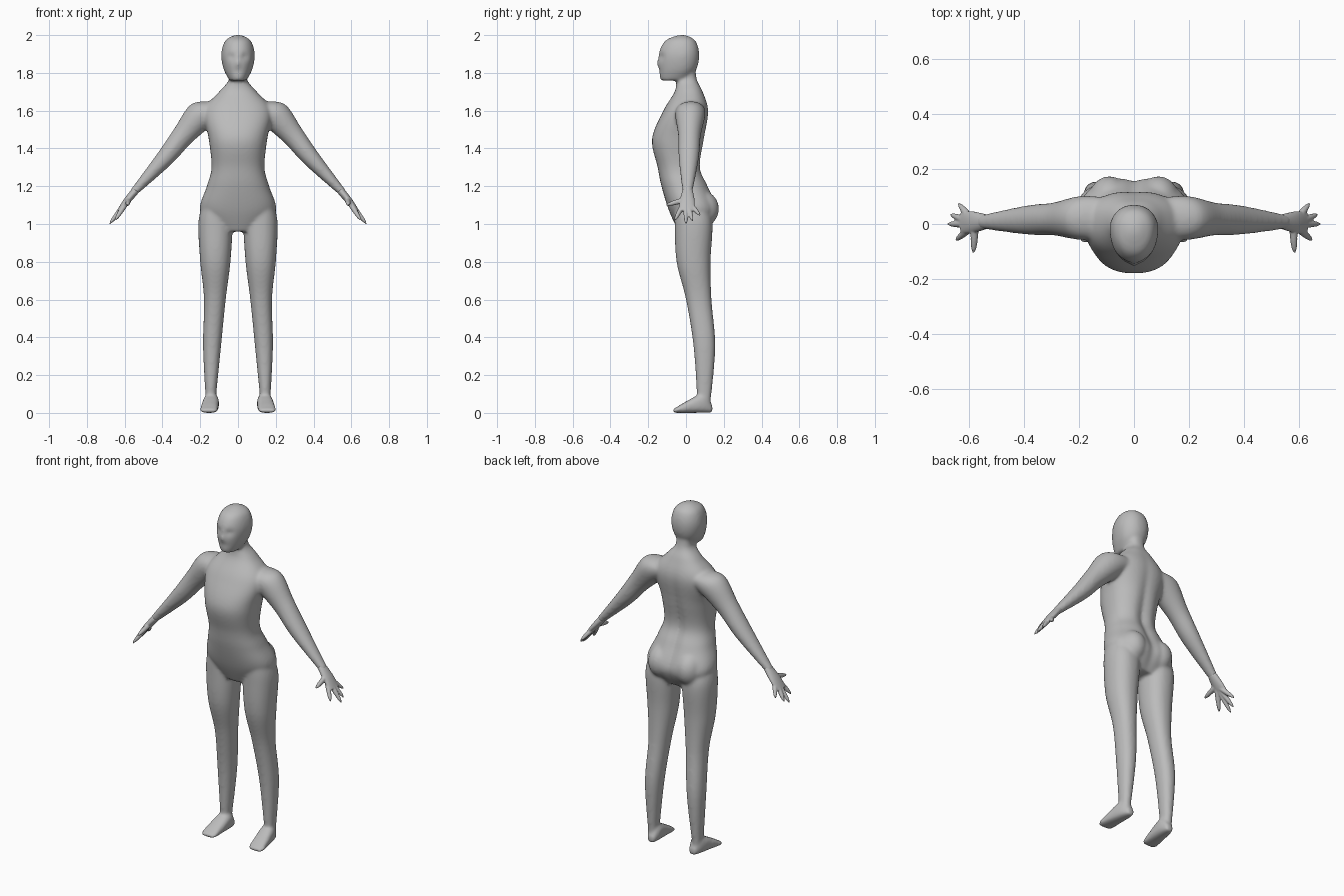
import bpy, bmesh, math
from mathutils import Vector

if "Cube" in bpy.data.objects:
    bpy.data.objects.remove(bpy.data.objects["Cube"])

# One plain grey for the whole figure
grey = bpy.data.materials.new("matte grey")
grey.use_nodes = True
shade = (.5, .5, .5, 1)
grey.diffuse_color = shade
grey.node_tree.nodes["Principled BSDF"].inputs["Base Color"].default_value = shade

X, Y, Z = Vector((1, 0, 0)), Vector((0, 1, 0)), Vector((0, 0, 1))
ARM_NORMAL = Vector((.75, 0, .66))


def spline(rows, steps=6):
    """Soften a few section rows into many with a spline through them."""
    padded = [rows[0], *rows, rows[-1]]
    result = []
    for before, start, end, after in zip(padded, rows, rows[1:], padded[3:]):
        for step in range(steps):
            t = step / steps
            ease = t * t * (3 - 2 * t)
            leave, arrive = t * (1 - t) ** 2, t * t * (t - 1)
            result.append([s + (e - s) * ease + (e - b) / 2 * leave + (a - s) / 2 * arrive
                           for b, s, e, a in zip(before, start, end, after)])
    return result + [rows[-1]]


def squircle(value, power):
    return math.copysign(abs(value) ** power, value)


def loft(bm, rings, side=1, power=1, shape=None, count=40):
    """Skin closed rings, each given as a centre and two half axes."""
    loops = []
    for centre, u, v in rings:
        loop = []
        for k in range(count):
            angle = math.tau * k / count
            point = centre + u * squircle(math.cos(angle), power) + v * squircle(math.sin(angle), power)
            if shape:
                shape(point)
            point.x *= side
            loop.append(bm.verts.new(point))
        loops.append(loop)
    for low, high in zip(loops, loops[1:]):
        for k in range(count):
            bm.faces.new((low[k - 1], low[k], high[k], high[k - 1]))
    bm.faces.new(loops[0])
    bm.faces.new(loops[-1])


def upright(rows):
    """Rings from rows of height, inner and outer x, front and back y."""
    return [(X * (inner + outer) / 2 + Y * (front + back) / 2 + Z * height,
             X * (outer - inner) / 2, Y * (back - front) / 2)
            for height, inner, outer, front, back in spline(rows)]


def centred(rows):
    """Rings from rows of height, half width, front and back y."""
    return upright([(height, -width, width, front, back) for height, width, front, back in rows])


def sloping(rows):
    """Rings from rows of x, height, half depth and half thickness."""
    return [(X * x + Y * (.03 - .04 * x) + Z * height, Y * depth, ARM_NORMAL * thickness)
            for x, height, depth, thickness in spline(rows)]


def forward(rows):
    """Rings standing on the floor from rows of y, half width and height."""
    return [(X * (.15 - .1 * y) + Y * y + Z * height / 2, X * width, Z * height / 2)
            for y, width, height in spline(rows)]


def ball(bm, centre, radii):
    made = bmesh.ops.create_uvsphere(bm, u_segments=24, v_segments=16, radius=1)["verts"]
    bmesh.ops.scale(bm, vec=radii, verts=made)
    bmesh.ops.translate(bm, vec=centre, verts=made)


def finish(bm, name, voxel, rounds):
    """Fuse the overlapping parts into one soft skin."""
    bmesh.ops.recalc_face_normals(bm, faces=bm.faces)
    mesh = bpy.data.meshes.new(name)
    bm.to_mesh(mesh)
    bm.free()
    mesh.materials.append(grey)
    obj = bpy.data.objects.new(name, mesh)
    bpy.context.collection.objects.link(obj)
    fuse = obj.modifiers.new("fuse", 'REMESH')
    fuse.mode = 'VOXEL'
    fuse.voxel_size = voxel
    fuse.use_smooth_shade = True
    soften = obj.modifiers.new("soften", 'SMOOTH')
    soften.iterations = rounds


def bump(distance, width):
    return math.exp(-(distance / width) ** 2)


def back_groove(point):
    # Spine hollow and cleft
    if point.y > 0:
        point.y -= .02 * bump(point.x, .03) * bump(point.z - 1.25, .3)


def face_shape(point):
    # Narrow the face toward the front, then press in eyes and mouth
    if point.y < 0:
        point.x *= 1 + 1.3 * point.y
    if point.y < -.06:
        point.y += .014 * bump(abs(point.x) - .035, .02) * bump(point.z - 1.885, .016)
        point.y += .006 * bump(point.x, .03) * bump(point.z - 1.81, .01)


torso = [(.96, .1, -.04, .11), (1.07, .2, -.09, .17), (1.2, .165, -.13, .12), (1.3, .14, -.15, .08),
         (1.45, .155, -.18, .1), (1.6, .18, -.12, .12), (1.7, .1, -.06, .09), (1.76, .05, -.05, .06),
         (1.82, .05, -.04, .05)]
head = [(1.76, .05, -.135, 0), (1.82, .08, -.145, .055), (1.9, .092, -.145, .07), (1.97, .07, -.11, .05),
        (2, .02, -.04, 0)]
leg = [(.05, .12, .17, .06, .13), (.35, .09, .185, .04, .155), (.6, .065, .18, 0, .135),
       (.8, .04, .2, -.05, .13), (1, .03, .21, -.06, .14), (1.1, .05, .19, -.06, .11)]
foot = [(.14, .02, .04), (.09, .04, .1), (0, .046, .06), (-.05, .047, .03), (-.07, .03, .02)]
arm = [(.1, 1.61, .07, .06), (.19, 1.58, .08, .08), (.29, 1.47, .06, .06), (.39, 1.345, .053, .047),
       (.56, 1.16, .025, .02)]
palm = [(.54, 1.18, .027, .02), (.59, 1.12, .04, .018), (.63, 1.07, .04, .01)]
fingertips = [(.585, -.105, 1.1), (.65, -.06, 1.02), (.68, 0, 1), (.67, .035, 1.015), (.64, .075, 1.045)]

body = bmesh.new()
loft(body, centred(torso), power=.86, shape=back_groove)
loft(body, centred(head), power=.9, shape=face_shape)
# Nose
ball(body, (0, -.14, 1.85), (.012, .015, .024))
for side in (1, -1):
    loft(body, upright(leg), side, power=.9)
    loft(body, forward(foot), side, power=.75)
    loft(body, sloping(arm), side)
    # Buttock
    ball(body, (side * .09, .075, 1.08), (.08, .1, .1))
finish(body, "body", .008, 12)

# Hands are finer, so they get their own tighter skin
knuckle = Vector((.58, 0, 1.13))
for side, name in ((1, "left_hand"), (-1, "right_hand")):
    hand = bmesh.new()
    loft(hand, sloping(palm), side)
    for tip in fingertips:
        along = Vector(tip) - knuckle
        across = along.cross(ARM_NORMAL).normalized()
        up = along.cross(across).normalized()
        rings = []
        for step in range(9):
            t = step / 8
            radius = .014 * math.sqrt(1.05 - t ** 3)
            rings.append((knuckle + along * t, across * radius, up * radius))
        loft(hand, rings, side, count=16)
    finish(hand, name, .004, 3)
